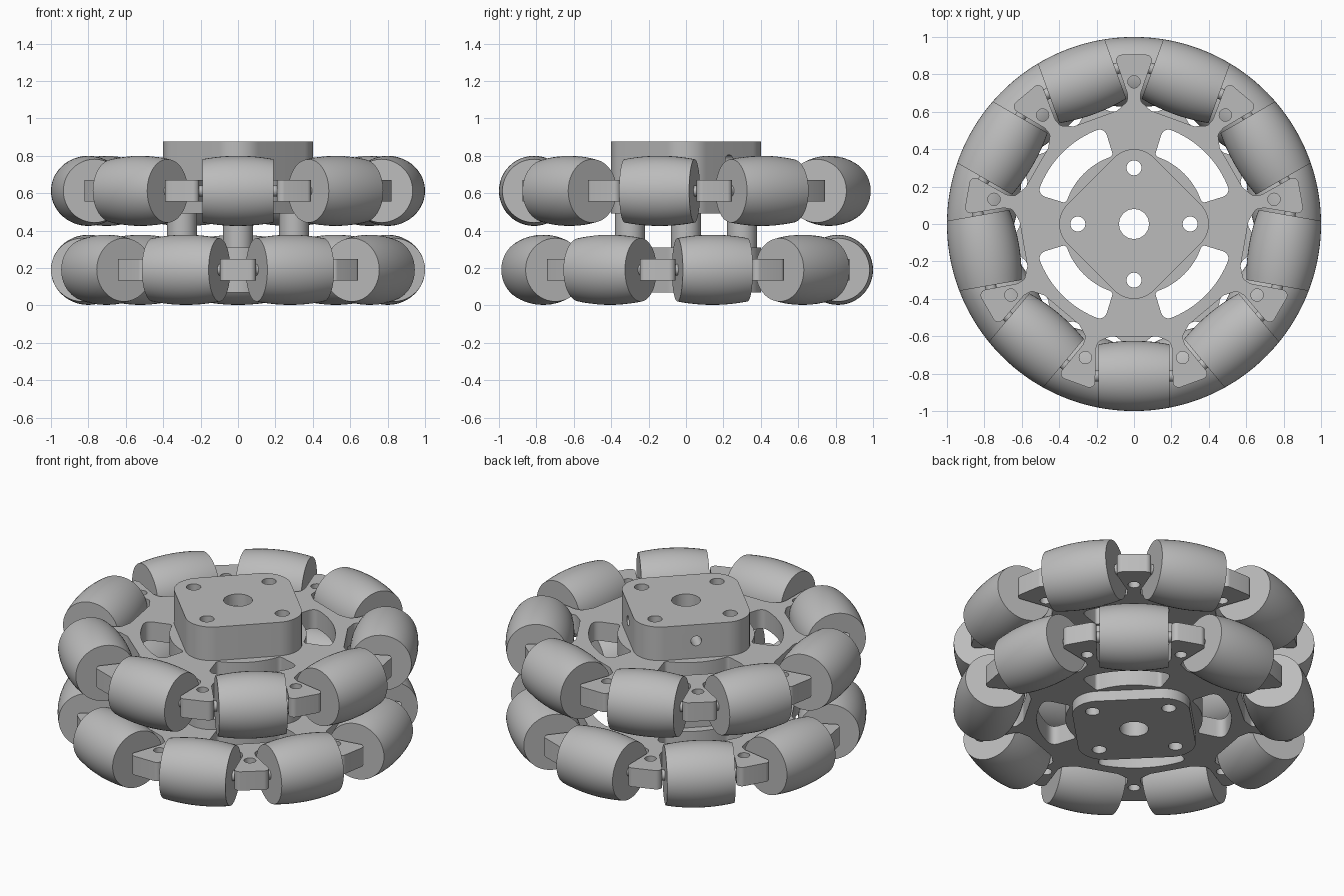
import bpy
from math import sin, cos, pi, radians, sqrt, tan
from mathutils import Vector, Matrix

if "Cube" in bpy.data.objects:
    bpy.data.objects.remove(bpy.data.objects["Cube"], do_unlink=True)

grey = bpy.data.materials.new("neutral_grey")
grey.use_nodes = True
grey.diffuse_color = (0.5, 0.5, 0.5, 1)
grey.node_tree.nodes["Principled BSDF"].inputs["Base Color"].default_value = (0.5, 0.5, 0.5, 1)

SIDES = 9
UPPER, LOWER = 0.612, 0.19      # mid heights of the two wheels
PLATE, BOSS = 0.115, 0.24       # thicknesses
AXIS = 0.8125                   # distance of roller axles from the centre


def polar(r, degrees):
    return Vector((r * cos(radians(degrees)), r * sin(radians(degrees))))


def circle(r, centre=(0, 0), n=32):
    return [Vector(centre) + polar(r, 360 * i / n) for i in range(n)]


def fillet(points, radii, n=6):
    """Round every corner of a closed outline with an arc."""
    out = []
    for i, p in enumerate(points):
        a = (points[i - 1] - p).normalized()
        b = (points[(i + 1) % len(points)] - p).normalized()
        half = a.angle(b) / 2
        r = radii[i % len(radii)]
        centre = p + (a + b).normalized() * (r / sin(half))
        start = p + a * (r / tan(half)) - centre
        end = p + b * (r / tan(half)) - centre
        for k in range(n + 1):
            d = start.lerp(end, k / n).normalized()
            out.append(centre + d * r)
    return out


def bend(a, c, b, n=6):
    return [a.lerp(c, k / n).lerp(c.lerp(b, k / n), k / n) for k in range(n + 1)]


def activate(obj):
    bpy.ops.object.select_all(action='DESELECT')
    obj.select_set(True)
    bpy.context.view_layer.objects.active = obj


def finish(obj):
    obj.data.materials.clear()
    obj.data.materials.append(grey)
    activate(obj)
    bpy.ops.object.shade_smooth_by_angle(angle=radians(30))


def slab(name, outlines, z0, z1, turn=0):
    """Extrude an outline with holes between two heights."""
    curve = bpy.data.curves.new(name, 'CURVE')
    curve.dimensions = '2D'
    curve.fill_mode = 'BOTH'
    curve.extrude = (z1 - z0) / 2
    for outline in outlines:
        spline = curve.splines.new('POLY')
        spline.points.add(len(outline) - 1)
        for point, co in zip(spline.points, outline):
            point.co = (co.x, co.y, 0, 1)
        spline.use_cyclic_u = True
    obj = bpy.data.objects.new(name, curve)
    bpy.context.collection.objects.link(obj)
    activate(obj)
    bpy.ops.object.convert(target='MESH')
    obj = bpy.context.object
    obj.data.transform(Matrix.Translation((0, 0, (z0 + z1) / 2)) @ Matrix.Rotation(turn, 4, 'Z'))
    finish(obj)
    return obj


# Shared hole pattern: centre bore and four bolt holes
bolts = [polar(0.3, 90 * k) for k in range(4)]
hub_holes = [circle(0.08)] + [circle(0.04, b) for b in bolts]

# Wheel plate outline with nine flared arms
half_arm = [(0.606, 0.09), (0.655, 0.036), (0.70, 0.036), (0.905, 0.108)]
arm = [(u, -v) for u, v in half_arm] + half_arm[::-1]
corners = []
for k in range(SIDES):
    out = polar(1, 90 + 40 * k)
    corners += [out * u + Vector((-out.y, out.x)) * v for u, v in arm]
plate_outline = fillet(corners, [0.03, 0.03, 0.03, 0.03, 0.03, 0.03, 0.03, 0.03])
pin_holes = [circle(0.033, polar(0.76, 90 + 40 * k), 20) for k in range(SIDES)]


def window(turn):
    outer, inner = 0.54, 0.38
    edge = bend(polar(0.49, 17), polar(outer, 17), polar(outer, 22))
    edge += [polar(outer, 22 + 46 * i / 14) for i in range(1, 14)]
    edge += bend(polar(outer, 68), polar(outer, 73), polar(0.49, 73))
    edge += bend(polar(0.40, 73), polar(inner, 73), polar(inner, 69))
    edge += [polar(inner, 69 - 48 * i / 12) for i in range(1, 12)]
    edge += bend(polar(inner, 21), polar(inner, 17), polar(0.40, 17))
    return [Matrix.Rotation(turn, 2) @ p for p in edge]


windows = [window(k * pi / 2) for k in range(4)]
diamond = fillet([polar(0.462, 90 * k) for k in range(4)], [0.15], 10)


def roller(name, angle, z):
    """Barrel whose outer curve follows the wheel rim, on a short axle."""
    steps, sides, half = 12, 48, 0.19
    verts, faces = [], []
    for i in range(steps + 1):
        s = half * (2 * i / steps - 1)
        r = sqrt(1 - s * s) - AXIS
        for j in range(sides):
            p = circle_unit[j] * r
            verts.append((AXIS + p.x, s, p.y))
    for i in range(steps):
        for j in range(sides):
            a, b = i * sides + j, i * sides + (j + 1) % sides
            faces.append((a, a + sides, b + sides, b))
    faces += [range(sides), range((steps + 1) * sides - 1, steps * sides - 1, -1)]
    mesh = bpy.data.meshes.new(name)
    mesh.from_pydata(verts, [], [tuple(f) for f in faces])
    place = Matrix.Translation((0, 0, z)) @ Matrix.Rotation(angle, 4, 'Z')
    mesh.transform(place)
    obj = bpy.data.objects.new(name, mesh)
    bpy.context.collection.objects.link(obj)
    finish(obj)
    bpy.ops.mesh.primitive_cylinder_add(vertices=16, radius=0.03, depth=0.42)
    axle = bpy.context.object
    axle.name = name + "_axle"
    axle.data.transform(place @ Matrix.Translation((AXIS, 0, 0)) @ Matrix.Rotation(pi / 2, 4, 'X'))
    finish(axle)


circle_unit = circle(1, n=48)

# Two wheels, the lower one turned half a pitch
for label, z, turn in (("upper", UPPER, 0), ("lower", LOWER, pi)):
    slab(label + "_plate", [plate_outline] + pin_holes + windows + hub_holes,
         z - PLATE / 2, z + PLATE / 2, turn)
    for side, z0, z1 in (("under", -BOSS / 2, -PLATE / 2), ("top", PLATE / 2, BOSS / 2)):
        if (label, side) != ("upper", "top"):
            slab(f"{label}_{side}_boss", [diamond] + hub_holes, z + z0, z + z1)
    for k in range(SIDES):
        roller(f"{label}_roller_{k + 1}", radians(-90 + 40 * k) + turn, z)

# Hollow posts joining the wheels
for k, b in enumerate(bolts):
    slab(f"spacer_post_{k + 1}", [circle(0.08, b), circle(0.04, b)],
         LOWER + BOSS / 2, UPPER - BOSS / 2)

# Mounting hub with two set screw holes
hub = slab("mounting_hub", [diamond] + hub_holes, UPPER + PLATE / 2, 0.875)
activate(hub)
bpy.ops.object.mode_set(mode='EDIT')
bpy.ops.mesh.select_all(action='SELECT')
bpy.ops.mesh.remove_doubles(threshold=0.0001)
bpy.ops.mesh.normals_make_consistent(inside=False)
bpy.ops.object.mode_set(mode='OBJECT')
for degrees in (45, 135):
    bpy.ops.mesh.primitive_cylinder_add(vertices=20, radius=0.03, depth=0.4)
    cutter = bpy.context.object
    cutter.name = "screw_hole_cutter"
    cutter.hide_render = True
    cutter.data.transform(Matrix.Translation((0, 0, 0.775)) @ Matrix.Rotation(radians(degrees), 4, 'Z')
                          @ Matrix.Translation((0.25, 0, 0)) @ Matrix.Rotation(pi / 2, 4, 'Y'))
    cut = hub.modifiers.new("screw_hole", 'BOOLEAN')
    cut.object = cutter
    cut.solver = 'EXACT'
    activate(hub)
    bpy.ops.object.modifier_apply(modifier=cut.name)
    bpy.data.objects.remove(cutter, do_unlink=True)
finish(hub)
